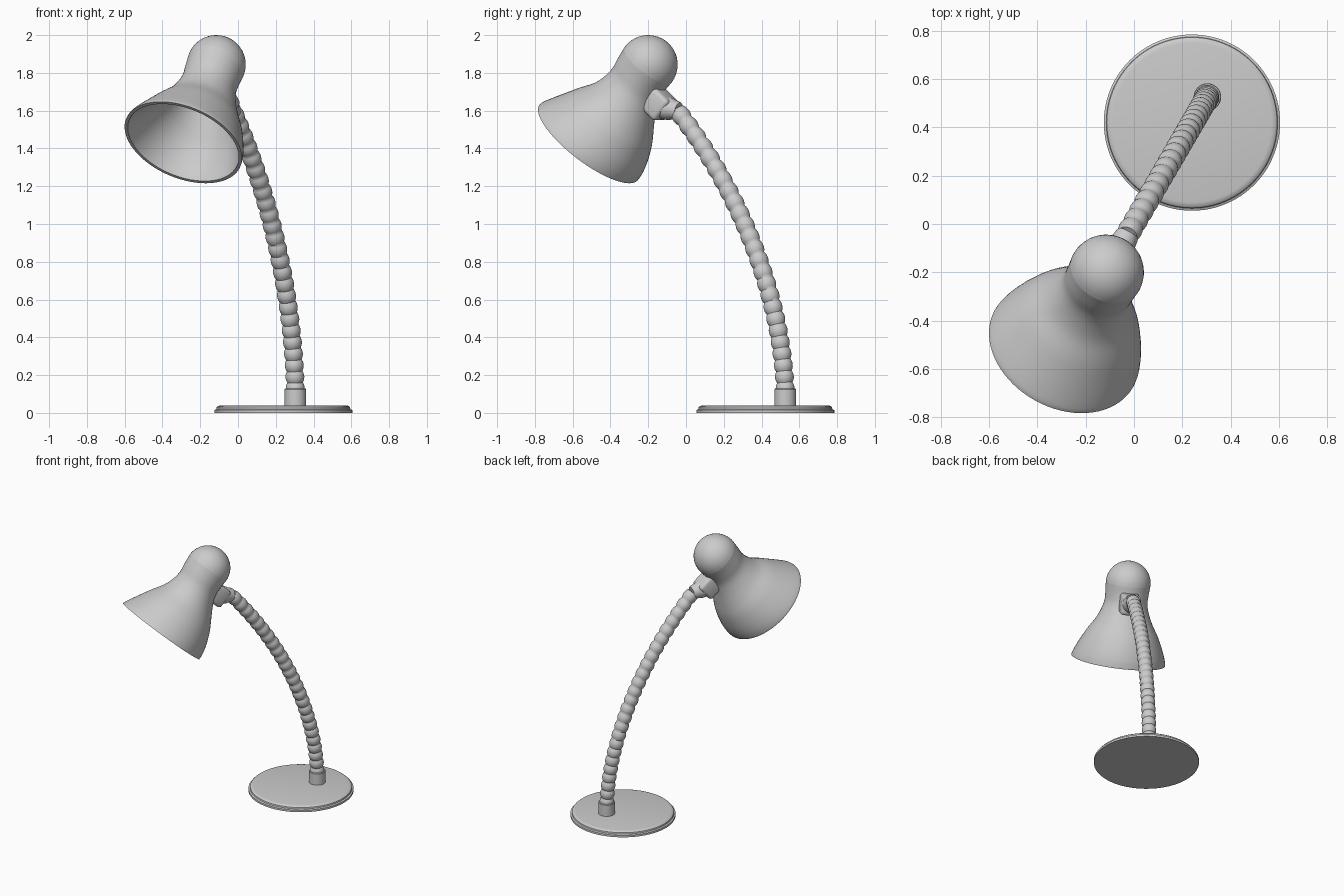
import bpy, bmesh, math
from mathutils import Vector, Matrix

if "Cube" in bpy.data.objects:
    bpy.data.objects.remove(bpy.data.objects["Cube"])

UP = Vector((0, 0, 1))


def finish(name, bm, angle=35):
    bmesh.ops.recalc_face_normals(bm, faces=bm.faces)
    me = bpy.data.meshes.new(name)
    bm.to_mesh(me)
    bm.free()
    ob = bpy.data.objects.new(name, me)
    bpy.context.collection.objects.link(ob)
    bpy.ops.object.select_all(action='DESELECT')
    ob.select_set(True)
    bpy.context.view_layer.objects.active = ob
    bpy.ops.object.shade_smooth_by_angle(angle=math.radians(angle))
    return ob


def loft(name, rings, sides=32, angle=35):
    """Skin circles given as (centre, axis u, axis v, radius), capped at both ends."""
    bm = bmesh.new()
    loops = []
    for c, u, v, r in rings:
        loops.append([bm.verts.new(c + r * (math.cos(a) * u + math.sin(a) * v))
                      for a in (2 * math.pi * i / sides for i in range(sides))])
    for p, q in zip(loops, loops[1:]):
        for i in range(sides):
            j = (i + 1) % sides
            bm.faces.new((p[i], p[j], q[j], q[i]))
    bm.faces.new(loops[0])
    bm.faces.new(loops[-1])
    return finish(name, bm, angle)


def lathe(name, origin, profile, sides=64):
    X, Y = Vector((1, 0, 0)), Vector((0, 1, 0))
    return loft(name, [(Vector(origin) + UP * z, X, Y, r) for r, z in profile], sides)


def smooth_path(pts, steps=5):
    """Catmull-Rom through the points."""
    P = [Vector(p) for p in pts]
    P = [2 * P[0] - P[1]] + P + [2 * P[-1] - P[-2]]
    out = []
    for a, b, c, d in zip(P, P[1:], P[2:], P[3:]):
        for k in range(steps):
            t = k / steps
            out.append(0.5 * (2 * b + (c - a) * t + (2 * a - 5 * b + 4 * c - d) * t * t
                              + (3 * b - a - 3 * c + d) * t ** 3))
    return out + [P[-2]]


# Base disc and arm socket
lathe("base", (0.24, 0.42, 0),
      [(0.365, 0), (0.365, 0.015), (0.355, 0.02), (0.353, 0.03), (0.345, 0.037), (0.33, 0.04)], 96)
lathe("arm_socket", (0.304, 0.526, 0.035), [(0.057, 0), (0.057, 0.09), (0.054, 0.094)], 40)

# Lamp head frame: axis points out of the opening, back points to the arm side
head = Vector((-0.115, -0.2, 1.844))
flat = Vector((-0.485, -0.875, 0)).normalized()
axis = (flat * 0.658 - UP * 0.753).normalized()
side = flat.cross(UP).normalized()
back = axis.cross(side)
if back.z > 0:
    back = -back

# Gooseneck arm: bezier path with ribbed radius
x0, y0 = 0.304, 0.526
bez = [Vector((x0 + (y - y0) * 0.58, y, z))
       for y, z in ((0.526, 0.1), (0.51, 0.6), (0.30, 1.15), (-0.045, 1.60))]


def arm_point(t):
    s = 1 - t
    return (bez[0] * s ** 3 + bez[1] * 3 * s * s * t + bez[2] * 3 * s * t * t + bez[3] * t ** 3)


rings, RIBS, STEPS = [], 25, 6
for i in range(RIBS * STEPS + 1):
    t = i / (RIBS * STEPS)
    tan = (arm_point(t + 0.01) - arm_point(t - 0.01)).normalized()
    r = 0.041 + 0.009 * math.sin(math.pi * (i % STEPS) / STEPS) ** 0.8
    rings.append((arm_point(t), side, tan.cross(side), r))
loft("gooseneck_arm", rings, 28, 50)

# Lamp shade: domed cap, neck and flared bell (axial, radius, offset to the back)
outer = [Vector((-0.156 * math.cos(a), 0.156 * math.sin(a), 0))
         for a in (math.radians(d) for d in range(2, 91, 8))]
bell = smooth_path([(0, 0.156, 0), (0.07, 0.151, 0.003), (0.135, 0.15, 0.012), (0.2, 0.168, 0.024),
                    (0.27, 0.2, 0.033), (0.35, 0.248, 0.03), (0.43, 0.287, 0.022),
                    (0.49, 0.312, 0.012), (0.53, 0.325, 0.003), (0.548, 0.328, 0)])
inner = [p - Vector((0, 0.018, 0)) for p in reversed(bell)]
loft("lamp_shade", [(head + axis * p.x + back * p.z, side, back, p.y)
                    for p in outer + bell + inner], 72, 40)

# Joint block between shade and arm
bm = bmesh.new()
frame = Matrix((side, back, axis)).transposed().to_4x4()
frame.translation = head + axis * 0.115 + back * 0.18
bmesh.ops.create_cube(bm, size=1, matrix=frame @ Matrix.Diagonal((0.135, 0.14, 0.14, 1)))
bmesh.ops.bevel(bm, geom=bm.edges[:], offset=0.022, segments=3, profile=0.5, affect='EDGES')
finish("joint_block", bm)

# Tapered collar from the block to the arm end
tip = arm_point(1)
start = head + axis * 0.11 + back * 0.22
d = (tip - start).normalized()
v = d.cross(side).normalized()
tip = tip + d * -0.005
loft("joint_collar", [(start.lerp(tip, k), side, v, r)
                      for k, r in ((0, 0.062), (0.5, 0.06), (0.75, 0.052), (1, 0.05), (1.15, 0.045))])
